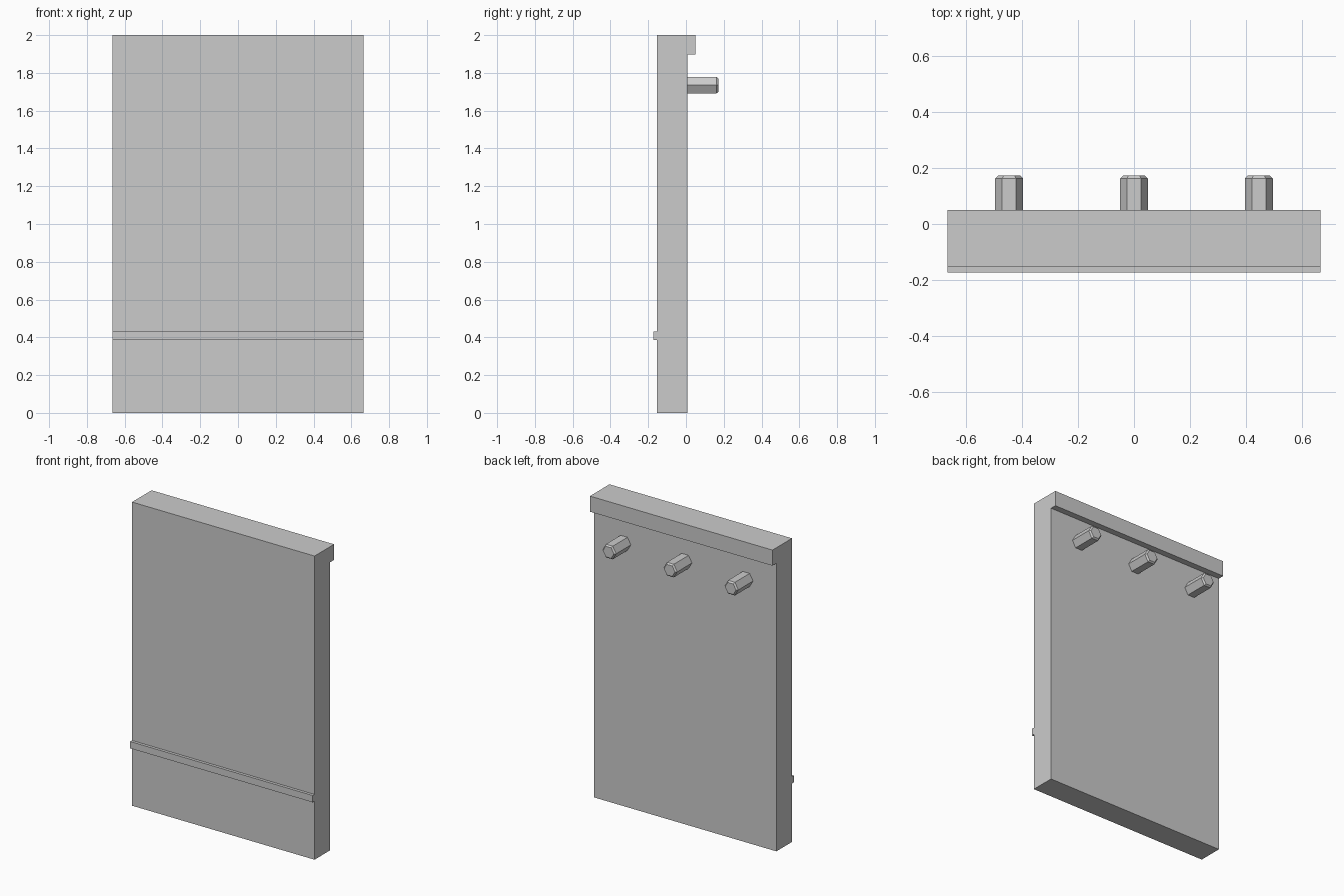
import bpy
import bmesh
import math
from mathutils import Matrix

cube = bpy.data.objects.get("Cube")
if cube:
    bpy.data.objects.remove(cube, do_unlink=True)

grey = bpy.data.materials.new("plain_grey")
grey.use_nodes = True
grey.diffuse_color = (0.6, 0.6, 0.6, 1)
grey.node_tree.nodes["Principled BSDF"].inputs["Base Color"].default_value = (0.6, 0.6, 0.6, 1)

HALF_WIDTH = 0.665
FRONT, BACK = -0.153, 0.009


def finish(name, bm):
    bmesh.ops.recalc_face_normals(bm, faces=bm.faces)
    mesh = bpy.data.meshes.new(name)
    bm.to_mesh(mesh)
    bm.free()
    mesh.materials.append(grey)
    obj = bpy.data.objects.new(name, mesh)
    bpy.context.collection.objects.link(obj)
    return obj


def extrude_profile(name, points):
    """Extrude a (y, z) outline across the full width."""
    bm = bmesh.new()
    face = bm.faces.new([bm.verts.new((-HALF_WIDTH, y, z)) for y, z in points])
    new = bmesh.ops.extrude_face_region(bm, geom=[face])["geom"]
    verts = [v for v in new if isinstance(v, bmesh.types.BMVert)]
    bmesh.ops.translate(bm, verts=verts, vec=(2 * HALF_WIDTH, 0, 0))
    return finish(name, bm)


# Panel with a lip along the top of its back
extrude_profile("panel", [(FRONT, 0), (BACK, 0), (BACK, 1.897),
                          (0.05, 1.897), (0.05, 2), (FRONT, 2)])

# Thin strip across the lower front
extrude_profile("front_strip", [(-0.172, 0.385), (FRONT, 0.385),
                                (FRONT, 0.43), (-0.172, 0.43)])


# Hexagonal pegs with a chamfered outer end
def peg(name, x, z=1.735, radius=0.05, end=0.172, chamfer=0.01):
    bm = bmesh.new()
    rings = []
    for y, r in ((BACK, radius), (end - chamfer, radius), (end, radius - chamfer)):
        rings.append([bm.verts.new((x + r * math.cos(i * math.pi / 3), y,
                                    z + r * math.sin(i * math.pi / 3)))
                      for i in range(6)])
    for a, b in zip(rings, rings[1:]):
        for i in range(6):
            j = (i + 1) % 6
            bm.faces.new((a[i], a[j], b[j], b[i]))
    bm.faces.new(rings[0])
    bm.faces.new(rings[-1])
    finish(name, bm)


for side, x in (("right", -0.445), ("middle", 0), ("left", 0.445)):
    peg(side + "_peg", x)
